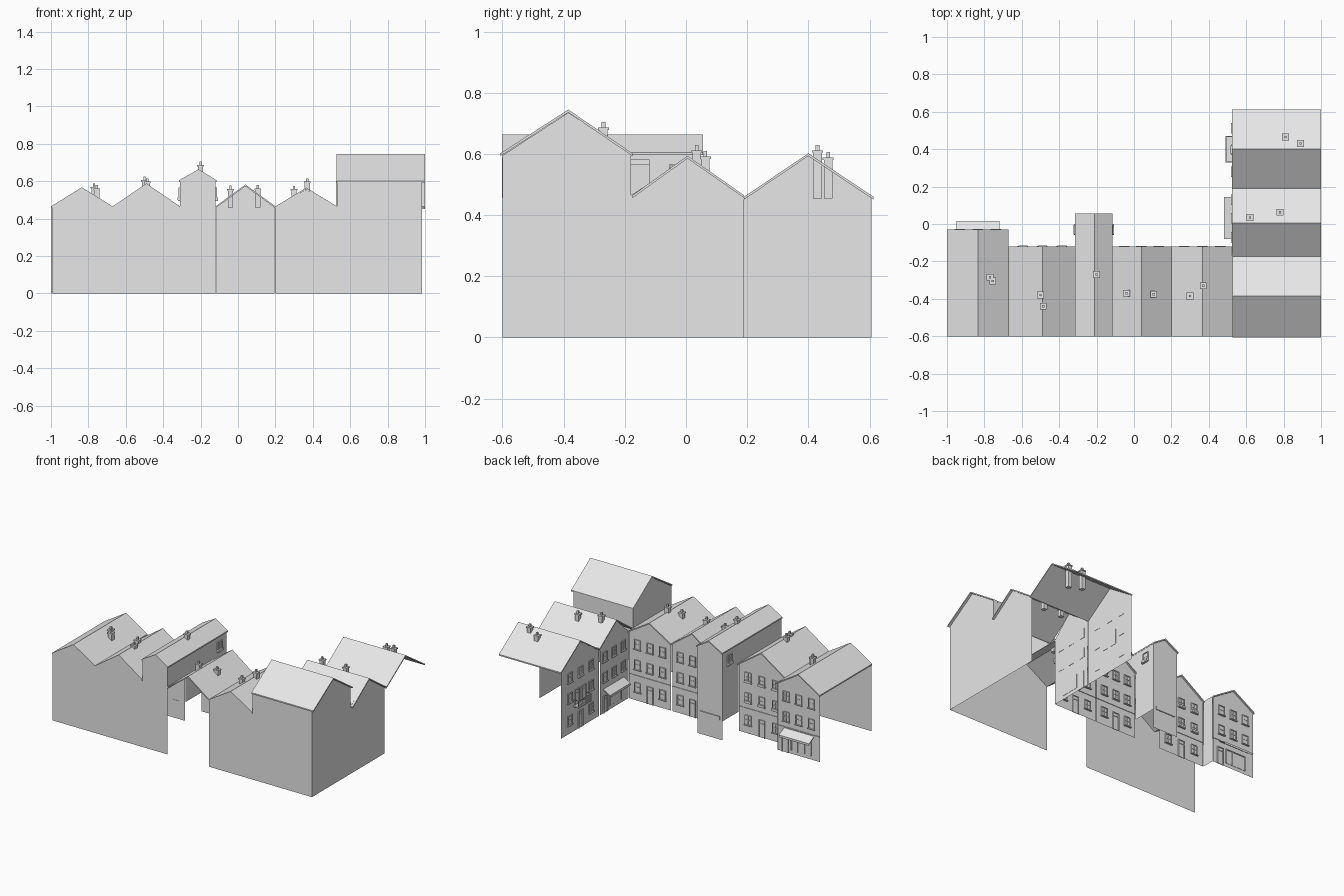
import bpy, bmesh
from mathutils import Vector

cube = bpy.data.objects.get("Cube")
if cube:
    bpy.data.objects.remove(cube, do_unlink=True)

grey = bpy.data.materials.new("plain_grey")
grey.use_nodes = True
colour = (0.8, 0.8, 0.8, 1)
grey.diffuse_color = colour
grey.node_tree.nodes["Principled BSDF"].inputs["Base Color"].default_value = colour


def finish(name, bm):
    mesh = bpy.data.meshes.new(name)
    bm.to_mesh(mesh)
    bm.free()
    mesh.materials.append(grey)
    obj = bpy.data.objects.new(name, mesh)
    bpy.context.collection.objects.link(obj)
    return obj


def at(axis, a, b, z):
    """Point from a run along the profile (a) and a depth across it (b)."""
    return Vector((a, b, z)) if axis == "x" else Vector((b, a, z))


def wall(name, axis, depth, profile):
    bm = bmesh.new()
    bm.faces.new([bm.verts.new(at(axis, a, depth, z)) for a, z in profile])
    return finish(name, bm)


def prism(bm, axis, b0, b1, profile):
    start = bm.faces.new([bm.verts.new(at(axis, a, b0, z)) for a, z in profile])
    made = bmesh.ops.extrude_face_region(bm, geom=[start], use_keep_orig=True)
    moved = [v for v in made["geom"] if isinstance(v, bmesh.types.BMVert)]
    bmesh.ops.translate(bm, verts=moved, vec=at(axis, 0, b1 - b0, 0))
    bmesh.ops.recalc_face_normals(bm, faces=bm.faces)


def box(bm, axis, a0, a1, b0, b1, z0, z1):
    prism(bm, axis, b0, b1, [(a0, z0), (a1, z0), (a1, z1), (a0, z1)])


def roof(name, axis, a0, ridge, a1, eave, top, b0, b1, t=0.009):
    bm = bmesh.new()
    prism(bm, axis, b0, b1, [(a0, eave), (ridge, top), (a1, eave),
                             (a1, eave - t), (ridge, top - t), (a0, eave - t)])
    return finish(name, bm)


def gable(a0, ridge, a1, eave, top, base=0):
    return [(a0, base), (a0, eave), (ridge, top), (a1, eave), (a1, base)]


class Facade:
    """Collects the trim of one wall; d is distance outwards from the wall."""

    def __init__(self, axis, depth, out):
        self.axis, self.depth, self.out = axis, depth, out
        self.bm = bmesh.new()

    def bar(self, a0, a1, z0, z1, d0, d1):
        box(self.bm, self.axis, a0, a1, self.depth + self.out * d0,
            self.depth + self.out * d1, z0, z1)

    def frame(self, a, w, z0, z1, f=0.005):
        l, r = a - w / 2, a + w / 2
        self.bar(l, r, z0, z1, -0.002, 0.002)
        for p, q in ((l, l + f), (r - f, r)):
            self.bar(p, q, z0, z1, 0, 0.007)
        self.bar(l, r, z1 - f, z1, 0, 0.007)

    def window(self, a, z0, z1, w=0.048, planter=False):
        self.frame(a, w, z0, z1)
        self.bar(a - 0.0015, a + 0.0015, z0, z1, 0, 0.005)
        self.bar(a - w / 2, a + w / 2, (z0 + z1) / 2, (z0 + z1) / 2 + 0.003, 0, 0.005)
        self.bar(a - w / 2 - 0.004, a + w / 2 + 0.004, z0 - 0.005, z0, 0, 0.012)
        if planter:
            self.bar(a - w / 2, a + w / 2, z0, z0 + 0.013, 0.004, 0.014)

    def door(self, a, z0=0, z1=0.12, w=0.048):
        self.frame(a, w, z0, z1)
        self.bar(a - w / 2 + 0.005, a + w / 2 - 0.005, z1 - 0.027, z1 - 0.023, 0, 0.006)

    def awning(self, a0, a1, z, reach):
        p = self.depth
        q = p + self.out * reach
        other = "y" if self.axis == "x" else "x"
        prism(self.bm, other, a0, a1,
              [(p, z), (q, z - 0.03), (q, z - 0.045), (q - self.out * 0.003, z - 0.034), (p, z - 0.005)])

    def shopfront(self, a0, a1):
        self.frame((a0 + a1) / 2, a1 - a0, 0.025, 0.125, 0.006)
        for i in (1, 2):
            m = a0 + (a1 - a0) * i / 3
            self.bar(m - 0.002, m + 0.002, 0.025, 0.125, 0, 0.005)

    def balcony(self, a0, a1, z, reach):
        self.bar(a0, a1, z - 0.008, z, 0, reach)
        self.bar(a0, a1, z + 0.04, z + 0.044, reach - 0.004, reach)
        for a in (a0, a1 - 0.004):
            self.bar(a, a + 0.004, z + 0.04, z + 0.044, 0, reach)
        count = 12
        for i in range(count + 1):
            a = a0 + (a1 - a0 - 0.003) * i / count
            self.bar(a, a + 0.003, z, z + 0.04, reach - 0.004, reach)

    def done(self, name):
        return finish(name, self.bm)


# Plain outer walls
wall("front_wall_right", "x", -0.6, [
    (-0.995, 0), (-0.995, 0.46), (-0.835, 0.56), (-0.67, 0.46), (-0.49, 0.58), (-0.31, 0.46),
    (-0.31, 0.605), (-0.21, 0.655), (-0.12, 0.605), (-0.12, 0)])
wall("front_wall_left", "x", -0.6, [
    (0.2, 0), (0.2, 0.46), (0.365, 0.555), (0.53, 0.46), (0.53, 0.595), (0.985, 0.595), (0.985, 0)])
wall("side_wall_left", "y", 0.985, [
    (-0.6, 0), (-0.6, 0.595), (-0.385, 0.735), (-0.18, 0.6), (-0.18, 0.465),
    (0.005, 0.585), (0.19, 0.46), (0.19, 0)])
wall("tall_house_gable", "y", 0.53, gable(-0.6, -0.385, -0.18, 0.595, 0.735, 0.455))
wall("tall_house_rear_wall", "x", -0.18, [(0.53, 0.455), (0.985, 0.455), (0.985, 0.6), (0.53, 0.6)])

# Row houses: right edge, ridge, left edge, eave, ridge height, rear wall
rows = {
    "end_house": (-1.0, -0.835, -0.67, 0.465, 0.567, -0.04),
    "wide_house": (-0.67, -0.49, -0.31, 0.465, 0.588, -0.13),
    "tower_house": (-0.315, -0.21, -0.115, 0.605, 0.664, 0.045),
    "middle_house": (-0.12, 0.04, 0.2, 0.465, 0.582, -0.13),
    "corner_house": (0.2, 0.365, 0.53, 0.465, 0.565, -0.13),
}
for name, (a0, r, a1, eave, top, rear) in rows.items():
    roof(name + "_roof", "x", a0, r, a1, eave, top, -0.602, rear + 0.01)
    wall(name + "_facade", "x", rear, gable(a0 + 0.004, r, a1 - 0.004, eave - 0.005, top - 0.005))

# Wing houses behind the tall house
wings = {
    "wing_house": (-0.175, 0.005, 0.19, 0.465, 0.594),
    "wing_end_house": (0.19, 0.4, 0.613, 0.46, 0.602),
}
for name, (a0, r, a1, eave, top) in wings.items():
    roof(name + "_roof", "y", a0, r, a1, eave, top, 0.525, 1.0)
    wall(name + "_facade", "y", 0.53, gable(max(a0, -0.13), r, a1 - 0.007, eave - 0.004, top - 0.005))
roof("tall_house_roof", "y", -0.607, -0.385, -0.175, 0.602, 0.745, 0.527, 1.0)

# Side walls of the tower and the step of the end house
for name, x in (("tower_side_right", -0.31), ("tower_side_left", -0.12)):
    wall(name + "_upper", "y", x, [(-0.6, 0.45), (-0.13, 0.45), (-0.13, 0.603), (-0.6, 0.603)])
    wall(name, "y", x, [(-0.13, 0.13), (0.045, 0.13), (0.045, 0.603), (-0.13, 0.603)])
wall("end_house_step", "y", -0.67, [(-0.13, 0), (-0.04, 0), (-0.04, 0.46), (-0.13, 0.46)])

# Windows, doors and bands of the row
floors = ((0.215, 0.28), (0.355, 0.42))
for name in ("end_house", "wide_house", "middle_house", "corner_house"):
    a0, r, a1, eave, top, rear = rows[name]
    f = Facade("x", rear, 1)
    step = (a1 - a0) * 0.29
    for a in (r - step, r, r + step):
        for z0, z1 in floors:
            f.window(a, z0, z1, planter=name == "wide_house")
        if name != "end_house" and a != r:
            f.window(a, 0.06, 0.125)
    f.bar(a0 + 0.005, a1 - 0.005, 0.168, 0.174, 0, 0.004)
    if name == "end_house":
        f.shopfront(-0.93, -0.775)
        f.door(-0.73)
        f.awning(-0.95, -0.72, 0.165, 0.055)
    else:
        f.door(r)
    f.done(name + "_trim")

# Tower trim
f = Facade("x", 0.045, 1)
f.bar(-0.29, -0.14, 0.135, 0.16, 0, 0.006)
f.done("tower_sign_band")
for name, x, out in (("right", -0.31, -1), ("left", -0.12, 1)):
    f = Facade("y", x, out)
    f.window(-0.03, 0.5, 0.565, 0.05, planter=True)
    f.done("tower_window_" + name)

# Wing house trim
f = Facade("y", 0.53, -1)
for a in (-0.07, 0.03, 0.13):
    for z0, z1 in floors:
        f.window(a, z0, z1)
f.shopfront(-0.05, 0.08)
f.door(0.125)
f.awning(-0.08, 0.145, 0.165, 0.05)
f.done("wing_house_trim")

# Wing end house trim
f = Facade("y", 0.53, -1)
for a in (0.28, 0.512):
    for z0, z1 in floors + ((0.062, 0.125),):
        f.window(a, z0, z1)
f.window(0.397, 0.355, 0.42, planter=True)
for a in (0.362, 0.432):
    f.door(a, 0.175, 0.28)
f.door(0.397)
f.balcony(0.33, 0.47, 0.175, 0.04)
f.done("wing_end_house_trim")

# Chimneys: x, y, foot, top
chimneys = [
    (-0.77, -0.285, 0.5, 0.588), (-0.755, -0.305, 0.5, 0.58), (-0.5, -0.38, 0.52, 0.625),
    (-0.485, -0.44, 0.52, 0.615), (-0.2, -0.27, 0.62, 0.705), (-0.04, -0.37, 0.46, 0.577),
    (0.105, -0.375, 0.46, 0.58), (0.3, -0.385, 0.49, 0.575), (0.37, -0.33, 0.52, 0.615),
    (0.62, 0.035, 0.52, 0.63), (0.78, 0.063, 0.5, 0.61), (0.81, 0.465, 0.455, 0.607),
    (0.89, 0.43, 0.455, 0.63)]
for i, (x, y, foot, top) in enumerate(chimneys):
    bm = bmesh.new()
    for half, z0, z1 in ((0.014, foot, top - 0.02), (0.018, top - 0.026, top - 0.018),
                         (0.006, top - 0.018, top)):
        box(bm, "x", x - half, x + half, y - half, y + half, z0, z1)
    finish("chimney_%d" % (i + 1), bm)
